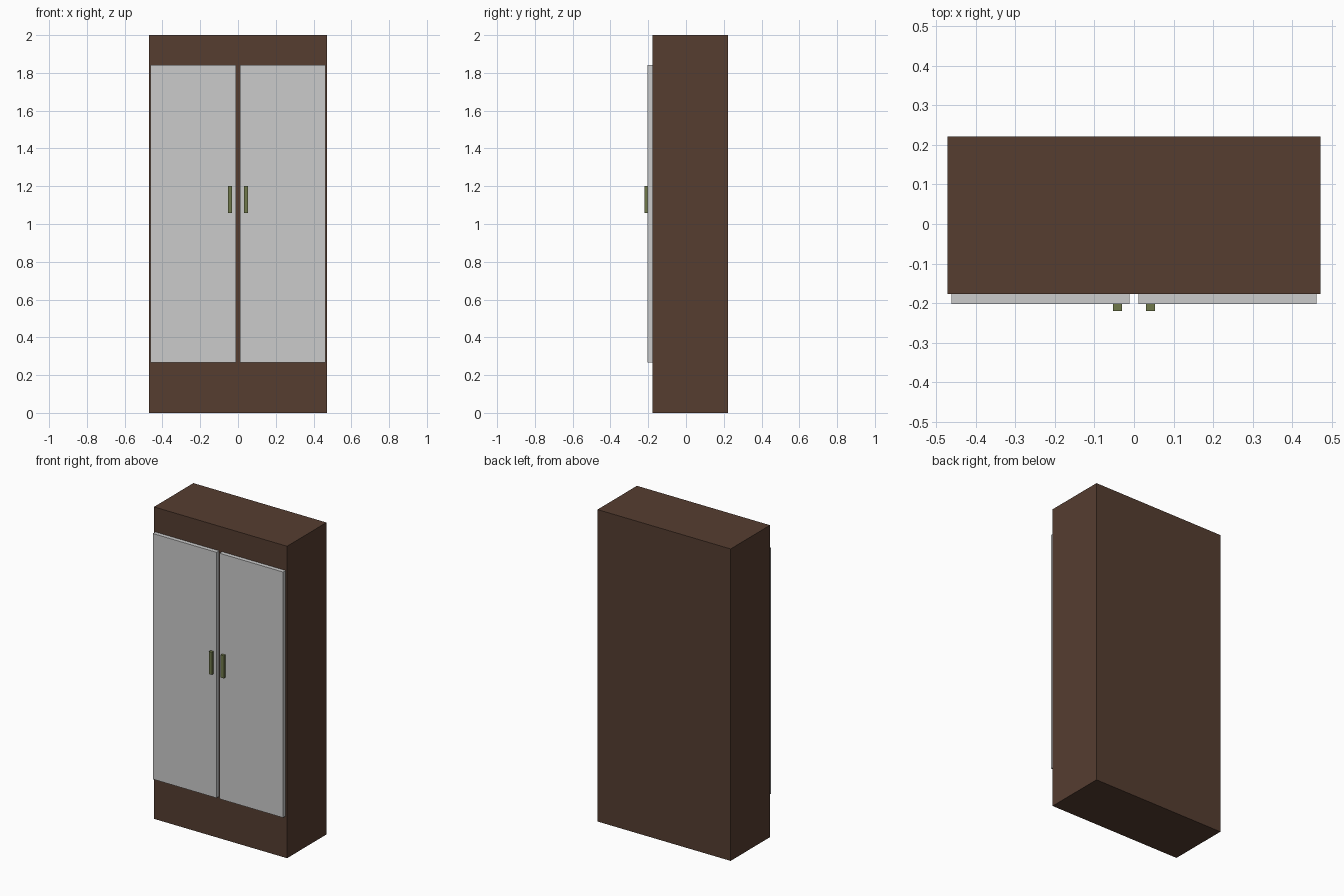
import bpy

if "Cube" in bpy.data.objects:
    bpy.data.objects.remove(bpy.data.objects["Cube"])


def material(name, rgb):
    mat = bpy.data.materials.new(name)
    mat.diffuse_color = (*rgb, 1)
    mat.use_nodes = True
    mat.node_tree.nodes["Principled BSDF"].inputs["Base Color"].default_value = mat.diffuse_color
    return mat


def box(name, lo, hi, mat=None):
    """Axis-aligned box between two opposite corners."""
    centre = [(a + b) / 2 for a, b in zip(lo, hi)]
    bpy.ops.mesh.primitive_cube_add(size=1, location=centre)
    obj = bpy.context.object
    obj.name = name
    obj.scale = [b - a for a, b in zip(lo, hi)]
    bpy.ops.object.transform_apply(location=False, rotation=False, scale=True)
    if mat:
        obj.data.materials.append(mat)
    return obj


wood = material("dark_wood", (0.092, 0.047, 0.03))
bronze = material("green_bronze", (0.16, 0.19, 0.07))

BACK, FRONT = 0.222, -0.177
DOOR_FRONT, HANDLE_FRONT = -0.203, -0.22

# Cabinet body
box("cabinet_body", (-0.472, FRONT, 0), (0.472, BACK, 2), wood)

# Mirrored doors with upright bar handles
for side, s in (("left", -1), ("right", 1)):
    x0, x1 = sorted((s * 0.011, s * 0.462))
    box(f"{side}_door", (x0, DOOR_FRONT, 0.267), (x1, FRONT, 1.842))
    x0, x1 = sorted((s * 0.031, s * 0.053))
    box(f"{side}_handle", (x0, HANDLE_FRONT, 1.057), (x1, DOOR_FRONT, 1.202), bronze)
